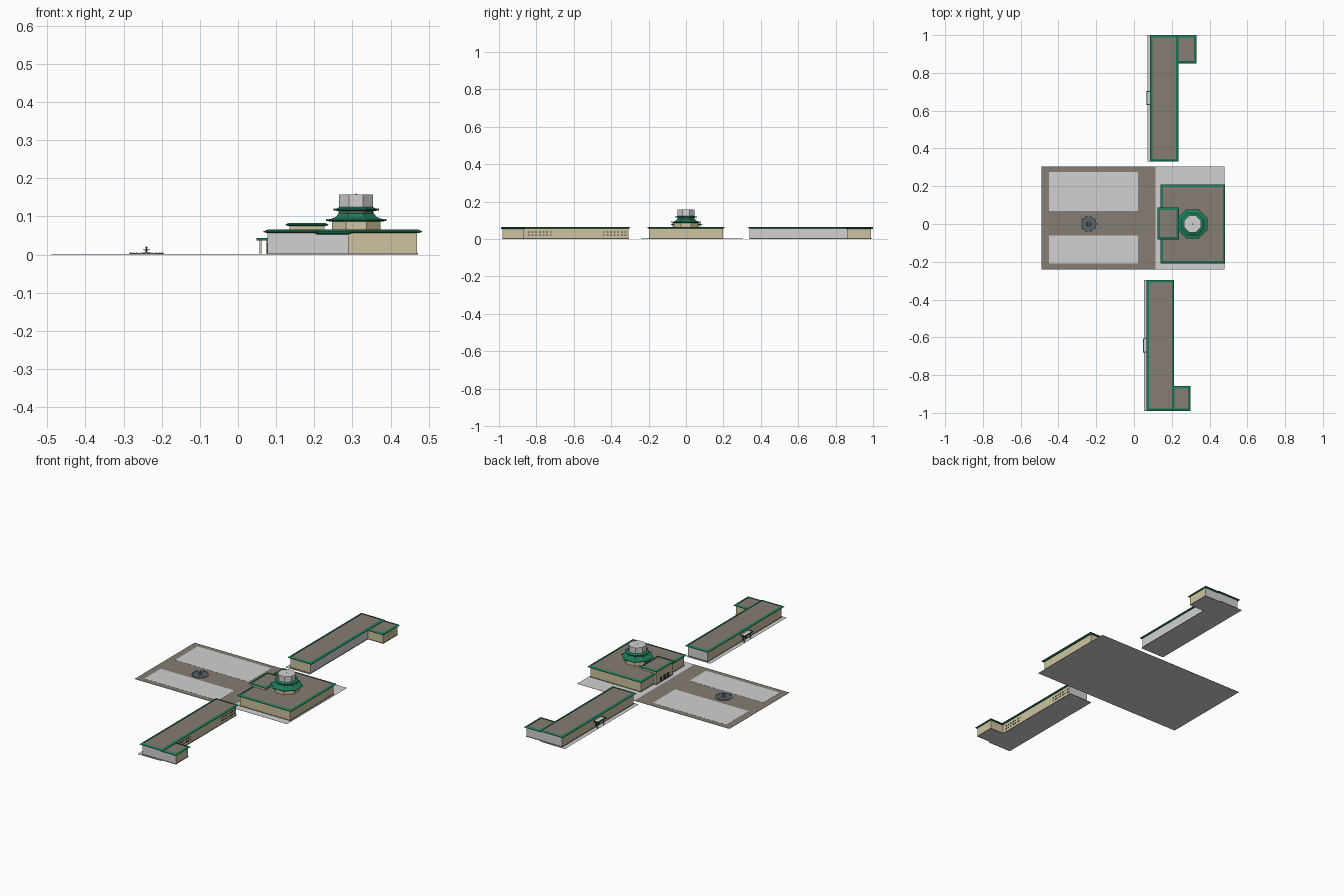
import bpy, bmesh, math
from mathutils import Vector

if "Cube" in bpy.data.objects:
    bpy.data.objects.remove(bpy.data.objects["Cube"])


def mat(name, r, g, b):
    m = bpy.data.materials.new(name)
    m.diffuse_color = (r, g, b, 1)
    m.use_nodes = True
    m.node_tree.nodes["Principled BSDF"].inputs["Base Color"].default_value = m.diffuse_color
    return m


GREY = mat("light_grey", 0.64, 0.64, 0.64)
BEIGE = mat("beige_wall", 0.62, 0.55, 0.35)
BROWN = mat("brown_grey", 0.235, 0.205, 0.175)
GREEN = mat("green_tile", 0.012, 0.20, 0.10)
SLATE = mat("slate", 0.10, 0.125, 0.135)
DARK = mat("dark_glass", 0.03, 0.04, 0.04)


def finish(name, bm, mats, smooth=False):
    bmesh.ops.recalc_face_normals(bm, faces=bm.faces[:])
    me = bpy.data.meshes.new(name)
    bm.to_mesh(me)
    bm.free()
    for m in mats:
        me.materials.append(m)
    ob = bpy.data.objects.new(name, me)
    bpy.context.collection.objects.link(ob)
    return ob


def add_box(bm, x0, x1, y0, y1, z0, z1):
    vs = [bm.verts.new((x, y, z)) for z in (z0, z1)
          for x, y in ((x0, y0), (x1, y0), (x1, y1), (x0, y1))]
    bm.faces.new(vs[:4])
    bm.faces.new(vs[4:])
    for i in range(4):
        j = (i + 1) % 4
        bm.faces.new((vs[i], vs[j], vs[4 + j], vs[4 + i]))


def boxes(name, material, *dims):
    bm = bmesh.new()
    for d in dims:
        add_box(bm, *d)
    return finish(name, bm, [material])


def lathe(name, material, cx, cy, profile, n, turn=0.0):
    """Closed stack of n-sided rings, profile = (radius, z)."""
    bm = bmesh.new()
    rings = []
    for r, z in profile:
        rings.append([bm.verts.new((cx + r * math.cos(turn + math.tau * i / n),
                                    cy + r * math.sin(turn + math.tau * i / n), z))
                      for i in range(n)])
    for a, b in zip(rings, rings[1:]):
        for i in range(n):
            j = (i + 1) % n
            bm.faces.new((a[i], a[j], b[j], b[i]))
    bm.faces.new(rings[0])
    bm.faces.new(rings[-1])
    return finish(name, bm, [material])


def octagon(name, material, profile):
    """Octagon tier of the tower; radii are given across the flats."""
    k = 1 / math.cos(math.pi / 8)
    return lathe(name, material, 0.31, 0, [(r * k, z) for r, z in profile], 8, math.pi / 8)


def walls(name, x0, x1, y0, y1, z1, grey_dirs=()):
    """Wall block, beige except for the sides that face grey_dirs."""
    bm = bmesh.new()
    add_box(bm, x0, x1, y0, y1, 0, z1)
    bmesh.ops.recalc_face_normals(bm, faces=bm.faces[:])
    for f in bm.faces:
        if f.normal.z < -0.5 or any(f.normal.dot(Vector(d)) > 0.9 for d in grey_dirs):
            f.material_index = 1
    ob = finish(name, bm, [BEIGE, GREY])
    e = 0.0015
    boxes(name + "_plinth", BROWN, (x0 - e, x1 + e, y0 - e, y1 + e, 0.0006, 0.004))
    return ob


def roof(name, x0, x1, y0, y1, z):
    """Flat roof with a sloping green tiled eave and lifted corner tips."""
    rim, w = 0.011, 0.010
    bm = bmesh.new()
    levels = [(w, z - 0.004), (0, z - 0.003), (0, z - 0.001), (w, z + 0.005), (w + 0.003, z + 0.005),
              (w + 0.003, z + 0.003)]
    rings = [[bm.verts.new((x, y, h)) for x, y in
              ((x0 + d, y0 + d), (x1 - d, y0 + d), (x1 - d, y1 - d), (x0 + d, y1 - d))]
             for d, h in levels]
    for a, b in zip(rings, rings[1:]):
        for i in range(4):
            j = (i + 1) % 4
            bm.faces.new((a[i], a[j], b[j], b[i]))
    bm.faces.new(rings[0])
    bm.faces.new(rings[-1]).material_index = 1
    for i in (1, 2):
        for v in rings[i]:
            v.co.z += 0.002
    return finish(name, bm, [GREEN, BROWN])


X, Y = (1, 0, 0), (0, 1, 0)
NX, NY = (-1, 0, 0), (0, -1, 0)

# Ground: grey slab, brown plaza and two pale panels
boxes("ground_slab", GREY, (-0.49, 0.48, -0.24, 0.305, 0, 0.0006))
boxes("plaza_paving", BROWN, (-0.49, 0.115, -0.24, 0.305, 0.0006, 0.0012))
boxes("plaza_panels", GREY, (-0.45, 0.02, 0.07, 0.275, 0.0012, 0.0018),
      (-0.45, 0.02, -0.21, -0.06, 0.0012, 0.0018))

# Main hall and entrance block
walls("main_hall", 0.15, 0.47, -0.197, 0.197, 0.059)
roof("main_roof", 0.14, 0.483, -0.208, 0.208, 0.060)
walls("entrance_block", 0.135, 0.227, -0.072, 0.078, 0.079)
roof("entrance_roof", 0.125, 0.237, -0.081, 0.087, 0.078)
boxes("entrance_doors", DARK, *[(0.133, 0.1355, y - 0.009, y + 0.009, 0.004, 0.03)
                                for y in (-0.03, 0.003, 0.036)])

# Octagonal tower with two tiled skirts
octagon("tower_base", BEIGE, [(0.064, 0.06), (0.064, 0.09)])
octagon("lower_tower_eave", GREEN, [(0.066, 0.086), (0.077, 0.088), (0.078, 0.091), (0.064, 0.094),
                                    (0.053, 0.099), (0.047, 0.107)])
octagon("tower_neck", SLATE, [(0.046, 0.10), (0.046, 0.118)])
octagon("upper_tower_eave", GREEN, [(0.048, 0.114), (0.058, 0.116), (0.059, 0.119),
                                    (0.050, 0.121), (0.045, 0.124)])
octagon("tower_drum", GREY, [(0.0445, 0.118), (0.0445, 0.157)])
lathe("tower_finial", GREEN, 0.31, 0, [(0.002, 0.157), (0.001, 0.16)], 6)
k = 1 / math.cos(math.pi / 8)
for nm, r, z in (("lower", 0.077, 0.090), ("upper", 0.058, 0.118)):
    bm = bmesh.new()
    for i in range(8):
        a = math.pi / 8 + i * math.pi / 4
        x, y = 0.31 + r * k * math.cos(a), r * k * math.sin(a)
        add_box(bm, x - 0.002, x + 0.002, y - 0.002, y + 0.002, z - 0.002, z + 0.003)
    finish(nm + "_eave_tips", bm, [GREEN])


def wing(label, x0, x1, y0, y1, ax1, ay0, ay1, canopy, grey, annex_grey):
    """Long side wing with a lower corner annex, ground strip and door canopy."""
    e = 0.010
    boxes(label + "_ground", GREY, (x0 - 0.014, x1 - e, y0, y1, 0, 0.0006))
    walls(label + "_hall", x0 + e, x1 - e, y0 + e, y1 - e, 0.059, grey)
    roof(label + "_roof", x0, x1, y0, y1, 0.060)
    walls(label + "_annex", x1 - e, ax1 - 0.008, ay0 + e, ay1 - e, 0.055, annex_grey)
    roof(label + "_annex_roof", x1 - 0.012, ax1, ay0, ay1, 0.056)
    c0, c1 = canopy
    cx0, cx1 = x0 - 0.019, x0 + e
    boxes(label + "_canopy_top", GREY, (cx0 + 0.004, cx1, c0 + 0.004, c1 - 0.004, 0.037, 0.041))
    boxes(label + "_canopy_rim", GREEN,
          (cx0, cx0 + 0.005, c0, c1, 0.037, 0.043),
          (cx0, cx1, c0, c0 + 0.005, 0.037, 0.043),
          (cx0, cx1, c1 - 0.005, c1, 0.037, 0.043))
    boxes(label + "_canopy_posts", BEIGE,
          *[(x0 - 0.010, x0 - 0.006, y - 0.002, y + 0.002, 0, 0.038) for y in (c0 + 0.009, c1 - 0.009)])
    boxes(label + "_door", DARK, (x0 + e - 0.002, x0 + e + 0.001, c0 + 0.02, c1 - 0.02, 0.004, 0.03))


wing("north_wing", 0.085, 0.235, 0.33, 1.0, 0.33, 0.85, 1.0, (0.63, 0.705), (X, Y), (Y,))
wing("south_wing", 0.067, 0.213, -0.99, -0.297, 0.298, -0.99, -0.857, (-0.68, -0.605), (Y, NY), (NY,))

# Window rows on the south wing's inner side
panes = []
for start in (-0.845, -0.445):
    for i in range(7):
        for z in (0.018, 0.035):
            y = start + i * 0.0195
            panes.append((0.2025, 0.2042, y, y + 0.010, z, z + 0.006))
boxes("south_wing_windows", DARK, *panes)

# Fountain: basin, ring of jets and tiered centrepiece
FX = -0.24
lathe("fountain_basin", SLATE, FX, 0, [(0.045, 0.001), (0.045, 0.004), (0.041, 0.004), (0.040, 0.0028)], 24)
bm = bmesh.new()
for i in range(20):
    a = math.tau * i / 20
    x, y = FX + 0.043 * math.cos(a), 0.043 * math.sin(a)
    add_box(bm, x - 0.002, x + 0.002, y - 0.002, y + 0.002, 0.003, 0.0048)
finish("fountain_rim_stones", bm, [GREY])
lathe("fountain_centre", SLATE, FX, 0,
      [(0.012, 0.002), (0.010, 0.005), (0.002, 0.006), (0.002, 0.010), (0.010, 0.013),
       (0.002, 0.0132), (0.0015, 0.016), (0.005, 0.018), (0.001, 0.0185), (0.0008, 0.021)], 10)
